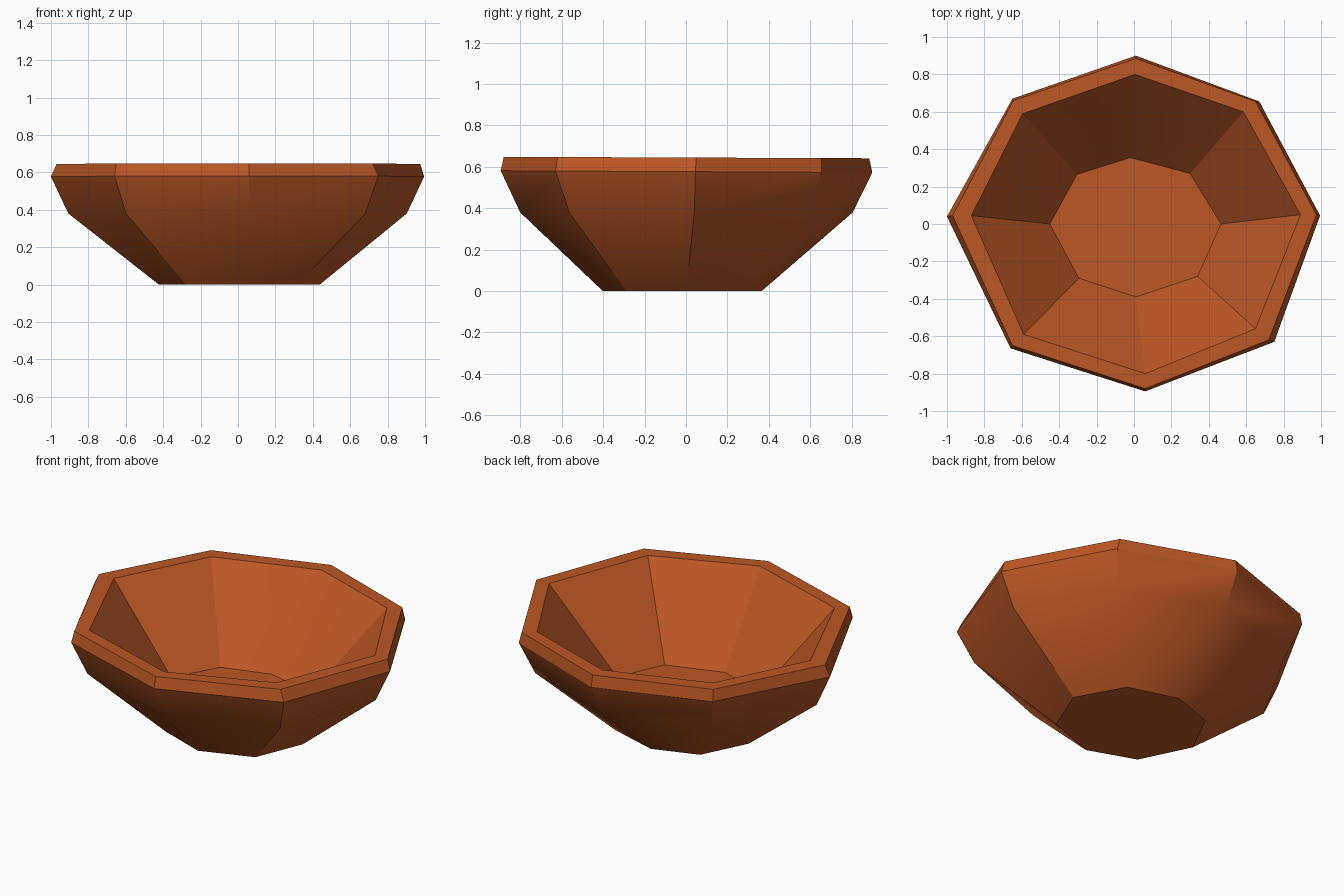
import bpy, bmesh, math

if "Cube" in bpy.data.objects:
    bpy.data.objects.remove(bpy.data.objects["Cube"])

clay = bpy.data.materials.new("terracotta")
clay.diffuse_color = (0.50, 0.095, 0.018, 1)
clay.use_nodes = True
clay.node_tree.nodes["Principled BSDF"].inputs["Base Color"].default_value = clay.diffuse_color

# Uneven hand-shaped octagons, counter-clockwise from the right
rim = [(0.995, 0.045), (0.67, 0.655), (0.01, 0.90), (-0.65, 0.67),
       (-1.0, 0.04), (-0.66, -0.665), (0.06, -0.895), (0.75, -0.63)]
lip = [(0.975, 0.05), (0.65, 0.655), (0.01, 0.885), (-0.645, 0.66),
       (-0.97, 0.045), (-0.65, -0.65), (0.06, -0.88), (0.72, -0.62)]
mouth = [(0.89, 0.05), (0.585, 0.60), (0.005, 0.80), (-0.595, 0.59),
         (-0.87, 0.045), (-0.59, -0.59), (0.06, -0.80), (0.65, -0.56)]
floor = [(0.465, 0.0), (0.30, 0.27), (-0.02, 0.355), (-0.305, 0.265),
         (-0.45, 0.0), (-0.295, -0.29), (0.01, -0.39), (0.34, -0.28)]


def scaled(ring, sx, sy):
    return [(x * sx, y * sy) for x, y in ring]


# Rings from the underside, up the outside, over the lip and down to the floor
rings = [
    (scaled(floor, 0.94, 1.03), 0.005, 0.0),
    (scaled(rim, 0.907, 0.895), 0.38, 0.0),
    (rim, 0.577, -0.005),
    (lip, 0.645, -0.004),
    (mouth, 0.645, -0.004),
    (floor, 0.17, 0.0),
]

bm = bmesh.new()
loops = [[bm.verts.new((x, y, z + tilt * y)) for x, y in ring]
         for ring, z, tilt in rings]
for a, b in zip(loops, loops[1:]):
    for i in range(8):
        j = (i + 1) % 8
        bm.faces.new((a[i], a[j], b[j], b[i]))
bm.faces.new(loops[0][::-1])   # underside
bm.faces.new(loops[-1])        # inner floor
for v in loops[0]:
    v.co.z = 0.0

mesh = bpy.data.meshes.new("bowl")
bm.to_mesh(mesh)
bm.free()
mesh.materials.append(clay)
bowl = bpy.data.objects.new("bowl", mesh)
bpy.context.collection.objects.link(bowl)

# Soft shading with crisp lip and base
bpy.context.view_layer.objects.active = bowl
bowl.select_set(True)
bpy.ops.object.shade_smooth_by_angle(angle=math.radians(30))
